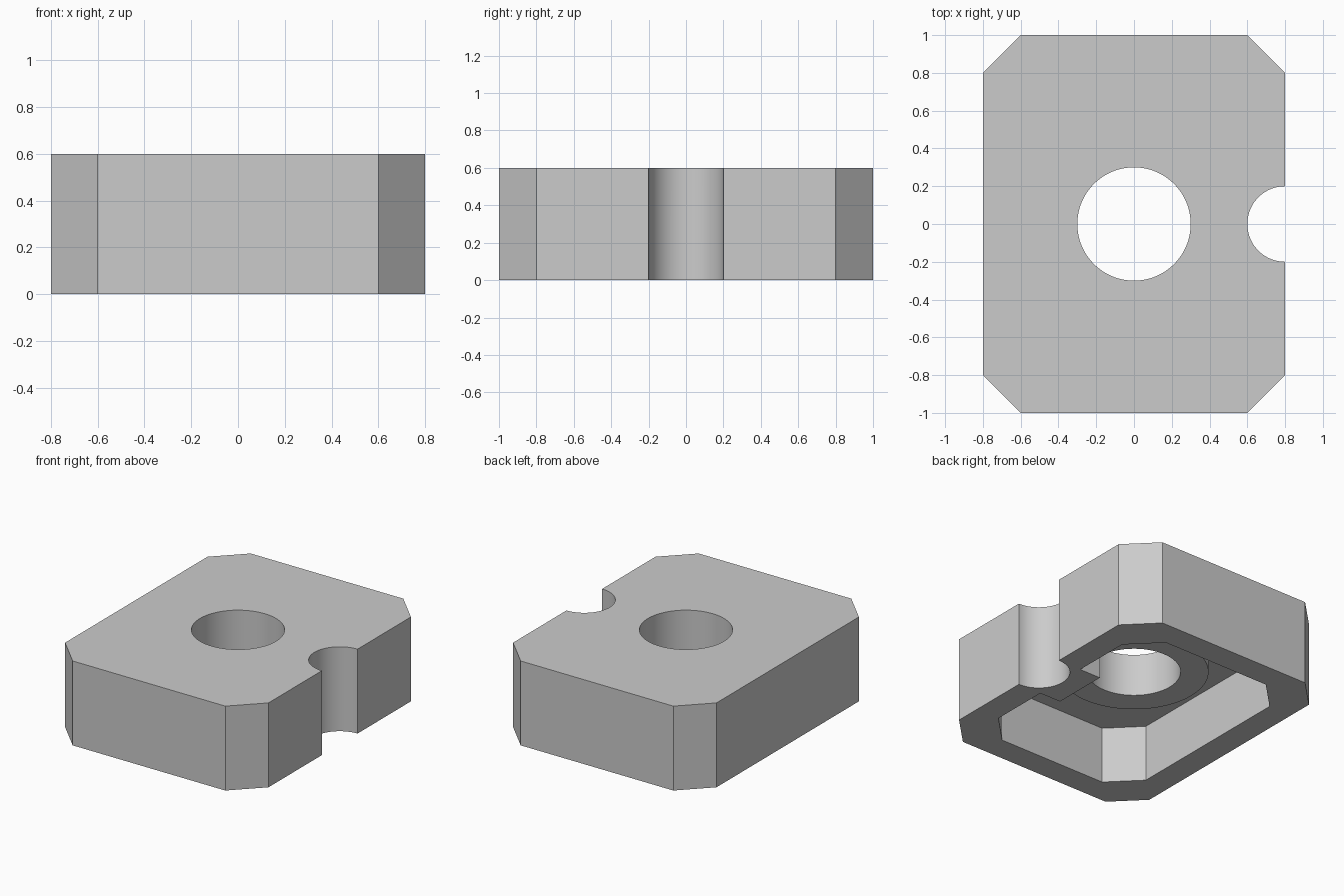
import bpy, bmesh
from math import radians

if "Cube" in bpy.data.objects:
    bpy.data.objects.remove(bpy.data.objects["Cube"])

grey = bpy.data.materials.new("plain grey")
grey.use_nodes = True
colour = (0.6, 0.6, 0.6, 1)
grey.diffuse_color = colour
grey.node_tree.nodes["Principled BSDF"].inputs["Base Color"].default_value = colour


def finish(name, bm):
    bmesh.ops.recalc_face_normals(bm, faces=bm.faces)
    mesh = bpy.data.meshes.new(name)
    bm.to_mesh(mesh)
    bm.free()
    mesh.materials.append(grey)
    obj = bpy.data.objects.new(name, mesh)
    bpy.context.collection.objects.link(obj)
    return obj


def prism(name, points, z0, z1):
    bm = bmesh.new()
    base = bm.faces.new([bm.verts.new((x, y, z0)) for x, y in points])
    top = bmesh.ops.extrude_face_region(bm, geom=[base])["geom"]
    moved = [v for v in top if isinstance(v, bmesh.types.BMVert)]
    bmesh.ops.translate(bm, verts=moved, vec=(0, 0, z1 - z0))
    return finish(name, bm)


def cylinder(name, x, radius, z0, z1):
    bm = bmesh.new()
    bmesh.ops.create_cone(bm, cap_ends=True, segments=96, radius1=radius,
                          radius2=radius, depth=z1 - z0)
    bmesh.ops.translate(bm, verts=bm.verts, vec=(x, 0, (z0 + z1) / 2))
    return finish(name, bm)


def chamfered(x, y, c):
    return [(x - c, -y), (x, c - y), (x, y - c), (x - c, y),
            (c - x, y), (-x, y - c), (-x, c - y), (c - x, -y)]


def combine(target, other, operation):
    mod = target.modifiers.new(other.name, "BOOLEAN")
    mod.object, mod.operation, mod.solver = other, operation, "EXACT"
    bpy.context.view_layer.objects.active = target
    bpy.ops.object.modifier_apply(modifier=mod.name)
    bpy.data.objects.remove(other)


wall = 0.18

# Hollow chamfered block, open underneath
block = prism("hollow_block", chamfered(0.8, 1, 0.2), 0, 0.6)
cavity = prism("cavity", chamfered(0.8 - wall, 1 - wall, 0.2), -0.1, 0.4)
combine(block, cavity, "DIFFERENCE")

# Boss round the centre hole, and the pad behind the side notch
combine(block, cylinder("boss", 0, 0.3 + wall, 0.3, 0.5), "UNION")
pad = [(0.455, -0.2), (0.7, -0.2), (0.7, 0.2), (0.455, 0.2)]
combine(block, prism("pad", pad, 0, 0.5), "UNION")

# Centre hole and half-round side notch
combine(block, cylinder("centre_hole", 0, 0.3, -0.1, 0.7), "DIFFERENCE")
combine(block, cylinder("side_notch", 0.8, 0.2, -0.1, 0.7), "DIFFERENCE")

bpy.ops.object.select_all(action="DESELECT")
block.select_set(True)
bpy.context.view_layer.objects.active = block
bpy.ops.object.shade_smooth_by_angle(angle=radians(30))
